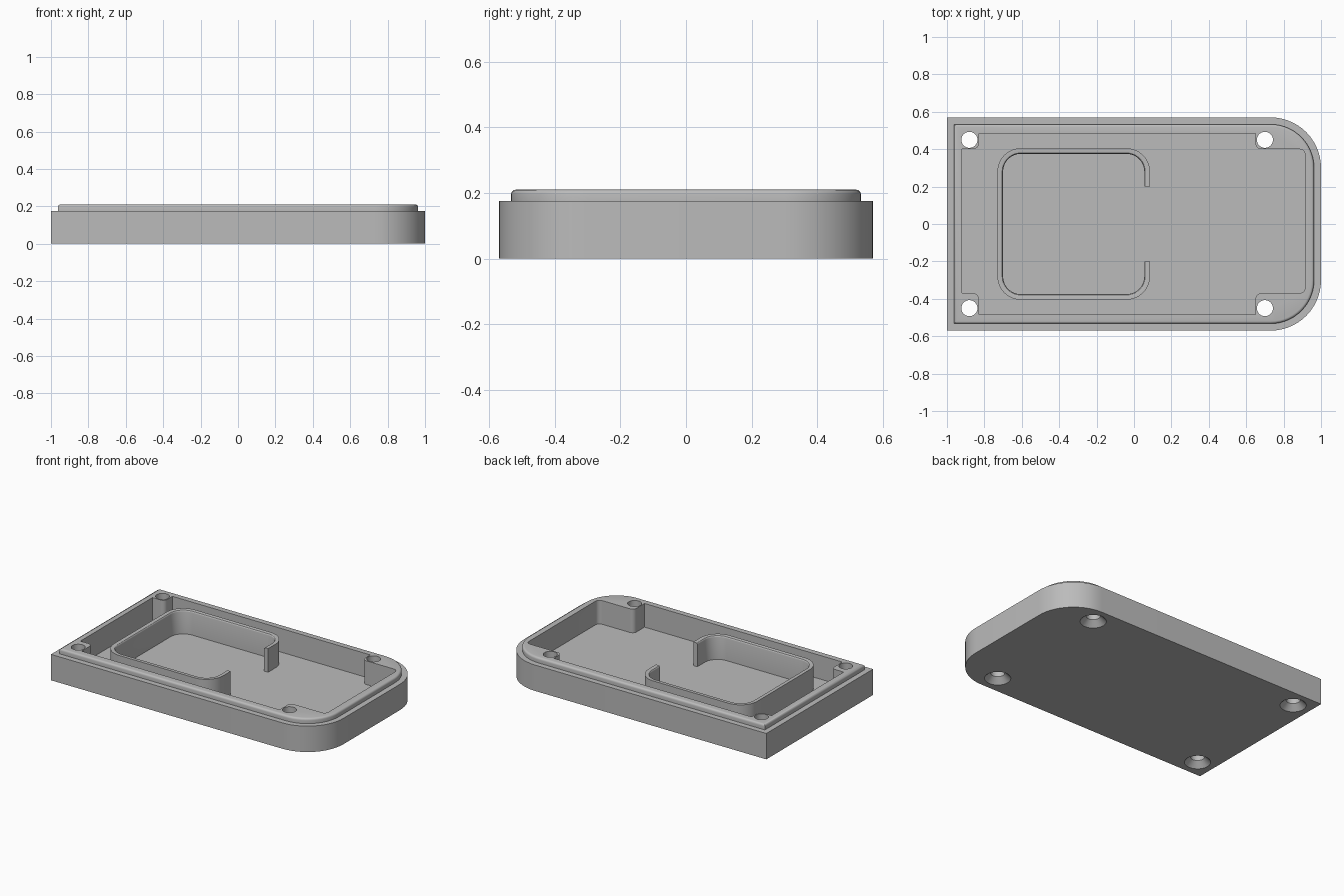
import bpy, bmesh
from math import sin, cos, pi
from mathutils import Vector

cube = bpy.data.objects.get("Cube")
if cube:
    bpy.data.objects.remove(cube, do_unlink=True)

grey = bpy.data.materials.new("plain grey")
grey.use_nodes = True
grey.diffuse_color = (0.5, 0.5, 0.5, 1)
grey.node_tree.nodes["Principled BSDF"].inputs["Base Color"].default_value = (0.5, 0.5, 0.5, 1)


def outline(corners, steps=14):
    """Closed right-angled outline from (x, y, corner radius) entries."""
    pts = []
    for i, (x, y, r) in enumerate(corners):
        p = Vector((x, y))
        if r <= 0:
            pts.append(p)
            continue
        u = (Vector(corners[i - 1][:2]) - p).normalized()
        v = (Vector(corners[(i + 1) % len(corners)][:2]) - p).normalized()
        for k in range(steps + 1):
            a = pi / 2 * k / steps
            pts.append(p + r * (u * (1 - sin(a)) + v * (1 - cos(a))))
    return pts


def circle(x, y, r, n=32):
    return [Vector((x + r * cos(2 * pi * k / n), y + r * sin(2 * pi * k / n))) for k in range(n)]


def make(name, bm):
    bmesh.ops.recalc_face_normals(bm, faces=bm.faces)
    mesh = bpy.data.meshes.new(name)
    bm.to_mesh(mesh)
    bm.free()
    mesh.materials.append(grey)
    ob = bpy.data.objects.new(name, mesh)
    bpy.context.collection.objects.link(ob)
    return ob


def loft(name, layers):
    """Solid through (outline, height) layers, capped at both ends."""
    bm = bmesh.new()
    rings = [[bm.verts.new((p.x, p.y, z)) for p in pts] for pts, z in layers]
    n = len(rings[0])
    for low, high in zip(rings, rings[1:]):
        for i in range(n):
            j = (i + 1) % n
            bm.faces.new((low[i], low[j], high[j], high[i]))
    bm.faces.new(rings[0])
    bm.faces.new(rings[-1])
    return make(name, bm)


def smooth(ob):
    bpy.ops.object.select_all(action='DESELECT')
    ob.select_set(True)
    bpy.context.view_layer.objects.active = ob
    bpy.ops.object.shade_smooth_by_angle(angle=pi / 6)


# Body: square left end, rounded right end, stepped lip with a rounded top edge
HALF_Y, STEP, TOP, FLOOR, FILLET = 0.57, 0.175, 0.21, 0.05, 0.014


def body_outline(inset):
    x, y, r = 1 - inset, HALF_Y - inset, 0.27 - inset
    return outline([(-x, -y, 0), (x, -y, r), (x, y, r), (-x, y, 0)])


layers = [(body_outline(0), 0), (body_outline(0), STEP), (body_outline(0.037), STEP)]
for k in range(5):
    a = pi / 2 * k / 4
    layers.append((body_outline(0.037 + FILLET * (1 - cos(a))), TOP - FILLET * (1 - sin(a))))
body = loft("case_body", layers)

# Cavity, leaving a screw post in each corner
L, R, PL, PR, Y, PT, PB = -0.92, 0.915, -0.83, 0.65, 0.485, 0.4, -0.37
r = 0.03
cavity = outline([(L, PB, 0), (PL, PB, r), (PL, -Y, 0), (PR, -Y, 0), (PR, PB, r), (R, PB, r),
                  (R, PT, r), (PR, PT, r), (PR, Y, 0), (PL, Y, 0), (PL, PT, r), (L, PT, 0)], 8)
cutters = [loft("cavity_cutter", [(cavity, FLOOR), (cavity, 0.3)])]

# Countersunk screw holes
for x in (-0.88, 0.70):
    for y in (-0.45, 0.45):
        cutters.append(loft("screw_cutter", [(circle(x, y, 0.09), -0.01), (circle(x, y, 0.043), 0.037),
                                             (circle(x, y, 0.043), 0.3)]))

for cutter in cutters:
    cutter.hide_render = True
    mod = body.modifiers.new("cut", 'BOOLEAN')
    mod.operation, mod.solver, mod.object = 'DIFFERENCE', 'EXACT', cutter
graph = bpy.context.evaluated_depsgraph_get()
cut_mesh = bpy.data.meshes.new_from_object(body.evaluated_get(graph))
body.modifiers.clear()
body.data = cut_mesh
for cutter in cutters:
    bpy.data.objects.remove(cutter, do_unlink=True)
smooth(body)


# Inner wall: open rounded frame with a gap on its right side and a rounded inner edge
def wall_path(inset):
    x0, x1, y, r = -0.73 + inset, 0.085 - inset, 0.405 - inset, 0.125 - inset
    frame = outline([(x1, y, r), (x0, y, r), (x0, -y, r), (x1, -y, r)])
    return [Vector((x1, 0.2))] + frame + [Vector((x1, -0.2))]


WALL, EDGE = 0.03, 0.01
section = [(0, FLOOR - 0.01), (0, TOP)]
for k in range(4):
    a = pi / 2 * k / 3
    section.append((WALL - EDGE * (1 - sin(a)), TOP - EDGE * (1 - cos(a))))
section.append((WALL, FLOOR - 0.01))

bm = bmesh.new()
rails = [[bm.verts.new((p.x, p.y, z)) for p in wall_path(inset)] for inset, z in section]
for a, b in zip(rails, rails[1:] + rails[:1]):
    for i in range(len(a) - 1):
        bm.faces.new((a[i], a[i + 1], b[i + 1], b[i]))
for end in (0, -1):
    bm.faces.new([rail[end] for rail in rails])
smooth(make("inner_wall", bm))
